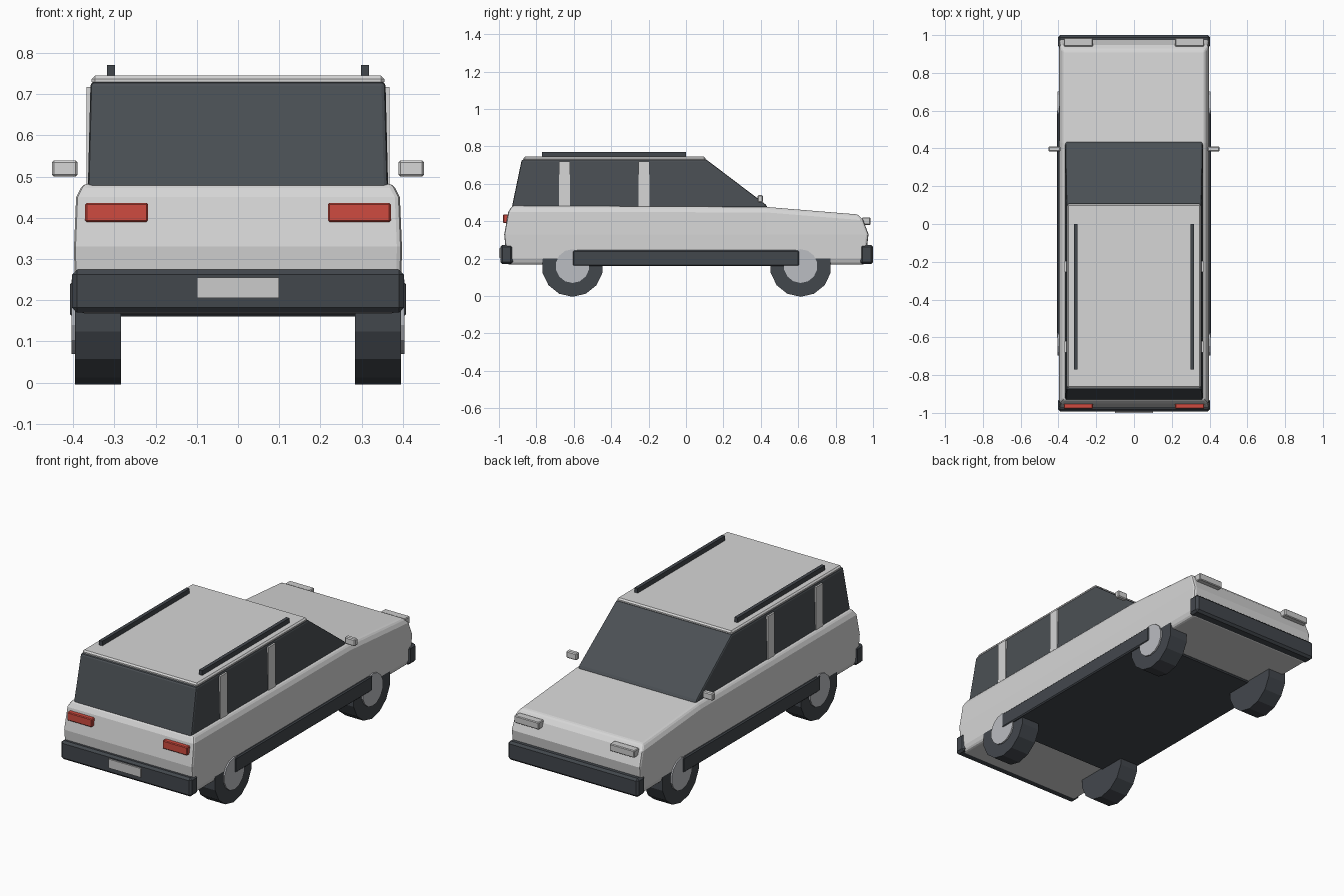
import bpy, bmesh, math
from mathutils import Matrix

if "Cube" in bpy.data.objects:
    bpy.data.objects.remove(bpy.data.objects["Cube"])


def material(name, r, g, b):
    m = bpy.data.materials.new(name)
    m.diffuse_color = (r, g, b, 1)
    m.use_nodes = True
    m.node_tree.nodes["Principled BSDF"].inputs["Base Color"].default_value = m.diffuse_color
    return m


PAINT = material("pale grey paint", 0.67, 0.67, 0.67)
GLASS = material("dark glass", 0.07, 0.08, 0.09)
TRIM = material("dark trim", 0.055, 0.063, 0.073)
METAL = material("wheel metal", 0.50, 0.51, 0.54)
LAMP = material("pale lamp", 0.60, 0.60, 0.60)
RED = material("red lamp", 0.62, 0.07, 0.05)


def finish(name, bm, mat, bevel=0.0, segments=1):
    bmesh.ops.recalc_face_normals(bm, faces=bm.faces[:])
    me = bpy.data.meshes.new(name)
    bm.to_mesh(me)
    bm.free()
    me.materials.append(mat)
    ob = bpy.data.objects.new(name, me)
    bpy.context.collection.objects.link(ob)
    if bevel:
        mod = ob.modifiers.new("bevel", 'BEVEL')
        mod.width = bevel
        mod.segments = segments
        mod.limit_method = 'ANGLE'
        mod.angle_limit = math.radians(40)
    return ob


def box(name, x, y, z, mat, bevel=0.0):
    bm = bmesh.new()
    size = [b - a for a, b in (x, y, z)]
    mid = [(a + b) / 2 for a, b in (x, y, z)]
    bmesh.ops.create_cube(bm, size=1, matrix=Matrix.Translation(mid) @ Matrix.Diagonal((*size, 1)))
    return finish(name, bm, mat, bevel)


def pair(name, x, y, z, mat, bevel=0.0):
    box(name + "_right", x, y, z, mat, bevel)
    box(name + "_left", (-x[1], -x[0]), y, z, mat, bevel)


def loft(name, levels, mat, bevel):
    """Stack rings; each level is (half width, [(y, z), ...] from rear to front)."""
    bm = bmesh.new()
    rings = []
    for w, pts in levels:
        ring = [bm.verts.new((w, y, z)) for y, z in pts]
        ring += [bm.verts.new((-w, y, z)) for y, z in reversed(pts)]
        rings.append(ring)
    n = len(rings[0])
    for a, b in zip(rings, rings[1:]):
        for i in range(n):
            j = (i + 1) % n
            bm.faces.new((a[i], a[j], b[j], b[i]))
    for ring in (rings[0], rings[-1]):
        for i in range(n // 2 - 1):
            bm.faces.new((ring[i], ring[i + 1], ring[n - 2 - i], ring[n - 1 - i]))
    return finish(name, bm, mat, bevel, 2)


def disc(name, x0, x1, y, z, apothem, mat):
    """Fourteen-sided cylinder along x with a flat side down."""
    bm = bmesh.new()
    r = apothem / math.cos(math.pi / 14)
    rot = Matrix.Rotation(math.pi / 2, 4, 'Y') @ Matrix.Rotation(math.pi / 14, 4, 'Z')
    bmesh.ops.create_cone(bm, cap_ends=True, segments=14, radius1=r, radius2=r,
                          depth=abs(x1 - x0),
                          matrix=Matrix.Translation(((x0 + x1) / 2, y, z)) @ rot)
    return finish(name, bm, mat)


# lower body with sloping bonnet
loft("body", [
    (0.385, [(-0.955, 0.168), (0.43, 0.168), (0.955, 0.168)]),
    (0.396, [(-0.960, 0.200), (0.43, 0.200), (0.960, 0.200)]),
    (0.398, [(-0.972, 0.330), (0.43, 0.330), (0.976, 0.330)]),
    (0.393, [(-0.950, 0.450), (0.43, 0.447), (0.948, 0.405)]),
    (0.376, [(-0.930, 0.483), (0.43, 0.476), (0.920, 0.436)]),
], PAINT, 0.012)

# glass cabin and roof
loft("cabin_glass", [
    (0.365, [(-0.932, 0.470), (0.44, 0.470)]),
    (0.364, [(-0.928, 0.490), (0.425, 0.490)]),
    (0.358, [(-0.878, 0.730), (0.108, 0.730)]),
], GLASS, 0.010)
box("roof", (-0.355, 0.355), (-0.868, 0.105), (0.722, 0.745), PAINT, 0.008)

# window pillars and roof rails
pair("rear_pillar", (0.34, 0.368), (-0.68, -0.62), (0.475, 0.718), PAINT)
pair("middle_pillar", (0.34, 0.368), (-0.255, -0.195), (0.475, 0.718), PAINT)
pair("roof_rail", (0.298, 0.318), (-0.77, 0.0), (0.74, 0.771), TRIM)

# floor with sills, bumpers, number plate blank
box("floor_sill", (-0.408, 0.408), (-0.605, 0.605), (0.160, 0.245), TRIM, 0.006)
box("rear_bumper", (-0.403, 0.403), (-0.992, -0.925), (0.170, 0.274), TRIM, 0.012)
box("front_bumper", (-0.403, 0.403), (0.932, 1.0), (0.170, 0.274), TRIM, 0.012)
box("rear_plate", (-0.1, 0.1), (-1.0, -0.991), (0.205, 0.255), LAMP)

# lamps and door mirrors
pair("tail_lamp", (0.218, 0.371), (-0.978, -0.945), (0.390, 0.436), RED, 0.004)
pair("head_lamp", (0.218, 0.371), (0.940, 0.986), (0.380, 0.420), LAMP, 0.004)
pair("door_mirror", (0.389, 0.452), (0.383, 0.411), (0.500, 0.539), PAINT, 0.005)

# wheels
for end, y in (("rear", -0.607), ("front", 0.613)):
    for side, s in (("right", 1), ("left", -1)):
        disc(f"{end}_{side}_tyre", s * 0.284, s * 0.396, y, 0.16, 0.16, TRIM)
        disc(f"{end}_{side}_hub", s * 0.36, s * 0.404, y, 0.16, 0.088, METAL)
